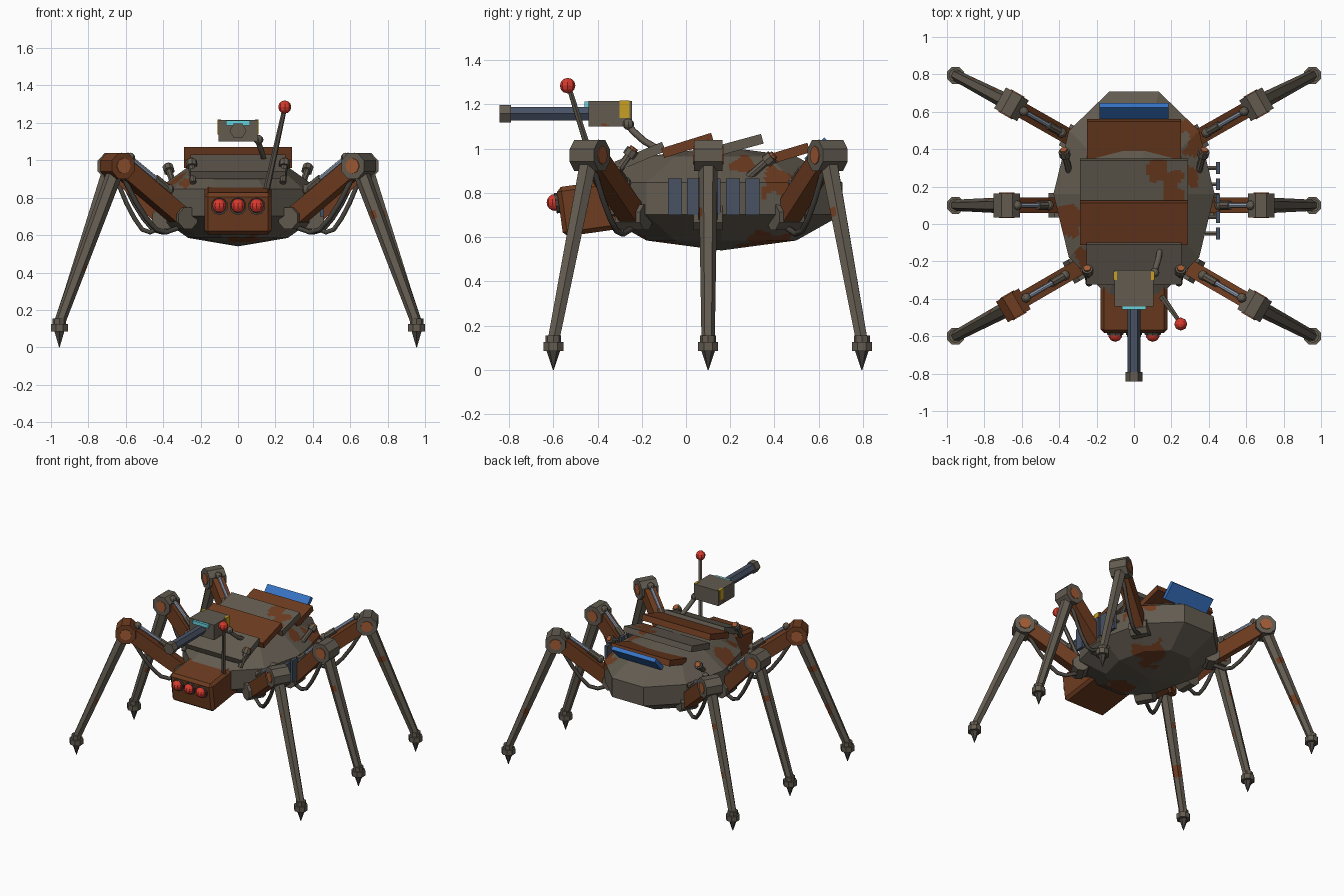
import bpy, bmesh, math
from mathutils import Vector, Matrix, noise

cube = bpy.data.objects.get("Cube")
if cube:
    bpy.data.objects.remove(cube)


def material(name, rgb):
    m = bpy.data.materials.new(name)
    m.use_nodes = True
    lin = [(c / 255 / 12.92) if c < 11 else ((c / 255 + 0.055) / 1.055) ** 2.4 for c in rgb]
    m.diffuse_color = (*lin, 1)
    m.node_tree.nodes["Principled BSDF"].inputs["Base Color"].default_value = (*lin, 1)
    return m


GREY = material("grey metal", (98, 91, 80))
RUST = material("rust brown", (110, 60, 32))
CAP = material("orange rust", (160, 90, 52))
RED = material("red glow", (215, 58, 45))
BLUE = material("solar blue", (55, 115, 195))
SLATE = material("slate blue", (72, 82, 100))
STEEL = material("bright steel", (150, 162, 182))
CYAN = material("cyan glass", (105, 210, 220))
YELLOW = material("warning yellow", (200, 160, 35))
DARK = material("dark rubber", (72, 68, 62))


def finish(name, bm, mat, bevel=0, smooth=False):
    me = bpy.data.meshes.new(name)
    bm.to_mesh(me)
    bm.free()
    ob = bpy.data.objects.new(name, me)
    bpy.context.collection.objects.link(ob)
    me.materials.append(mat)
    if smooth:
        me.shade_smooth()
    if bevel:
        mod = ob.modifiers.new("bevel", "BEVEL")
        mod.width, mod.segments = bevel, 1
    return ob


def frame(p0, p1):
    # Local z runs from p0 to p1, local y leans up
    p0, p1 = Vector(p0), Vector(p1)
    d = p1 - p0
    m = Matrix.Translation((p0 + p1) / 2) @ d.to_track_quat("Z", "Y").to_matrix().to_4x4()
    return m, d.length


def beam(name, p0, p1, w, h, mat, bevel=0):
    m, length = frame(p0, p1)
    bm = bmesh.new()
    bmesh.ops.create_cube(bm, size=1, matrix=m @ Matrix.Diagonal((w, h, length, 1)))
    return finish(name, bm, mat, bevel)


def rod(name, p0, p1, r0, r1, mat, sides=8, turn=0):
    m, length = frame(p0, p1)
    bm = bmesh.new()
    bmesh.ops.create_cone(bm, cap_ends=True, segments=sides, radius1=r0, radius2=r1,
                          depth=length, matrix=m @ Matrix.Rotation(turn, 4, "Z"))
    return finish(name, bm, mat)


def ball(name, p, r, mat, u=8, v=6):
    bm = bmesh.new()
    bmesh.ops.create_uvsphere(bm, u_segments=u, v_segments=v, radius=r,
                              matrix=Matrix.Translation(p))
    return finish(name, bm, mat)


def hose(name, points, r, mat):
    cu = bpy.data.curves.new(name, "CURVE")
    cu.dimensions = "3D"
    cu.bevel_depth, cu.bevel_resolution, cu.use_fill_caps = r, 1, True
    sp = cu.splines.new("POLY")
    sp.points.add(len(points) - 1)
    for pt, co in zip(sp.points, points):
        pt.co = (*co, 1)
    ob = bpy.data.objects.new(name, cu)
    bpy.context.collection.objects.link(ob)
    cu.materials.append(mat)


def stain(ob, spots, cuts, mat=RUST):
    # Ragged patches: fine flat faces near each spot take a second material
    bm = bmesh.new()
    bm.from_mesh(ob.data)
    bmesh.ops.subdivide_edges(bm, edges=bm.edges[:], cuts=cuts, use_grid_fill=True)
    for f in bm.faces:
        c = f.calc_center_median()
        wobble = 1 + 0.9 * noise.noise(c * 14)
        if any((c - Vector(p)).length < r * wobble for p, r in spots):
            f.material_index = 1
    bm.to_mesh(ob.data)
    bm.free()
    ob.data.materials.append(mat)


# Hull: faceted ten-sided ellipsoid
bm = bmesh.new()
bmesh.ops.create_uvsphere(
    bm, u_segments=10, v_segments=5, radius=1,
    matrix=Matrix.Translation((0, 0.16, 0.775)) @ Matrix.Diagonal((0.453, 0.605, 0.235, 1))
    @ Matrix.Rotation(math.pi / 2, 4, "Z"))
hull = finish("hull", bm, GREY)
stain(hull, [((0.33, 0.44, 0.86), 0.10), ((0.3, 0.28, 0.95), 0.07), ((0.16, 0.36, 0.6), 0.11),
             ((-0.36, 0.03, 0.88), 0.09), ((-0.27, -0.18, 0.9), 0.06), ((0.05, -0.1, 0.57), 0.09),
             ((0.2, 0.55, 0.8), 0.06)], 14)

# Overlapping back plates: front edge, rear edge, width, colour
plates = [("front", (-0.315, 0.92), (-0.10, 1.01), 0.51, GREY),
          ("second", (-0.105, 0.98), (0.12, 1.05), 0.58, RUST),
          ("third", (0.125, 0.985), (0.345, 1.045), 0.58, GREY),
          ("rear", (0.355, 0.945), (0.555, 1.005), 0.50, RUST)]
for label, a, b, w, mat in plates:
    plate = beam(label + "_back_plate", (0, *a), (0, *b), w, 0.045, mat)
    if label == "third":
        stain(plate, [((0.13, 0.29, 1.05), 0.06), ((0.22, 0.15, 1.02), 0.055),
                      ((0.2, 0.24, 1.03), 0.05)], 30)
beam("solar_panel", (0, 0.545, 0.945), (0, 0.635, 1.04), 0.37, 0.03, BLUE)

# Head with three eyes
beam("head", (0, -0.2, 0.765), (0, -0.57, 0.713), 0.36, 0.225, RUST, 0.02)
for i in (-1, 0, 1):
    rod("eye_socket", (i * 0.1, -0.56, 0.757), (i * 0.1, -0.59, 0.753), 0.046, 0.046, DARK, 10)
    ball("eye", (i * 0.1, -0.592, 0.757), 0.038, RED, 10, 8)

# Antenna
rod("antenna_mast", (0.15, -0.39, 0.83), (0.25, -0.53, 1.28), 0.018, 0.012, GREY, 6)
ball("antenna_beacon", (0.25, -0.535, 1.285), 0.035, RED)

# Gun turret
turret = beam("turret_box", (0, -0.245, 1.158), (0, -0.44, 1.158), 0.21, 0.115, GREY)
stain(turret, [((0.1, -0.37, 1.1), 0.025), ((-0.1, -0.3, 1.12), 0.03)], 16)
rod("gun_barrel", (0, -0.43, 1.158), (0, -0.8, 1.158), 0.036, 0.036, SLATE, 6, math.pi / 6)
rod("gun_muzzle", (0, -0.79, 1.158), (0, -0.842, 1.158), 0.045, 0.045, GREY, 6, math.pi / 6)
beam("turret_visor", (0, -0.43, 1.2), (0, -0.458, 1.2), 0.13, 0.026, CYAN)
for s in (-1, 1):
    beam("turret_warning_plate", (s * 0.1, -0.255, 1.178), (s * 0.1, -0.3, 1.178), 0.018, 0.08, YELLOW)
hose("turret_arm", [(0.1, -0.27, 1.12), (0.115, -0.24, 1.08), (0.13, -0.19, 1.035),
                    (0.14, -0.13, 1.0)], 0.016, GREY)
ball("turret_arm_joint", (0.11, -0.26, 1.11), 0.026, GREY)

# Side louvres, on the left flank only
for i in range(5):
    y = -0.05 + i * 0.0875
    beam("side_louvre", (0.45, y, 0.7), (0.45, y, 0.866), 0.022, 0.064, SLATE).data.update()
    rod("louvre_bracket", (0.38, y, 0.785), (0.445, y, 0.785), 0.012, 0.012, GREY, 6)

# Legs: hip, knee, foot for one side, then mirrored
legs = [("front", (0.30, -0.235, 0.69), (0.645, -0.435, 0.97), (0.955, -0.6)),
        ("middle", (0.40, 0.1, 0.69), (0.68, 0.1, 0.97), (0.955, 0.1)),
        ("rear", (0.32, 0.45, 0.69), (0.655, 0.64, 0.97), (0.955, 0.795))]
for s, side in ((1, "left"), (-1, "right")):
    def flip(v):
        return Vector((s * v[0], v[1], v[2]))

    for label, h, k, f in legs:
        tag = side + "_" + label + "_"
        hip, knee = flip(h), flip(k)
        foot = flip((*f, 0.13))
        out = (knee - hip) * Vector((1, 1, 0))
        reach = out.length
        out.normalize()
        across = out.cross(Vector((0, 0, 1)))
        up = Vector((0, 0, 1))

        # Hip joint and thigh
        rod(tag + "hip", hip - across * 0.065, hip + across * 0.065, 0.062, 0.062, GREY, 8, math.pi / 8)
        beam(tag + "thigh", hip, knee - out * 0.02, 0.085, 0.1, RUST)

        # Knee drum with rusty end caps
        rusty = (side, label) == ("right", "front")
        rod(tag + "knee", knee - across * 0.064, knee + across * 0.064, 0.076, 0.076,
            RUST if rusty else GREY, 8, math.pi / 8)
        for e in (-1, 1):
            rod(tag + "knee_cap", knee + across * e * 0.06, knee + across * e * 0.069,
                0.042, 0.042, CAP, 8)

        # Shin with a rust patch, foot collars and spike
        shin = rod(tag + "shin", knee, foot, 0.044, 0.03, GREY, 6, math.pi / 6)
        mid = knee.lerp(foot, 0.67) - out * 0.02
        stain(shin, [(mid, 0.032), (knee.lerp(foot, 0.3) + across * 0.03, 0.025)], 20)
        ground = foot * Vector((1, 1, 0))
        rod(tag + "ankle", ground + up * 0.12, ground + up * 0.155, 0.036, 0.036, GREY, 8)
        rod(tag + "foot_collar", ground + up * 0.085, ground + up * 0.125, 0.049, 0.049, GREY, 8, math.pi / 8)
        rod(tag + "foot_spike", ground + up * 0.09, ground, 0.032, 0.002, DARK, 6)

        # Hydraulic piston above the thigh
        low = hip + out * reach * 0.2 + up * 0.155
        high = hip + out * reach * 0.8 + up * 0.325
        rod(tag + "piston_cylinder", low, low.lerp(high, 0.35), 0.022, 0.022, GREY)
        rod(tag + "piston_rod", low, high, 0.013, 0.013, STEEL)
        ball(tag + "piston_joint", high, 0.026, GREY)
        ball(tag + "piston_base", low, 0.028, GREY)
        rod(tag + "piston_lug", high, knee, 0.014, 0.014, GREY, 6)

        # Drooping hose under the thigh
        sag = [(0.05, -0.05), (0.25, -0.075), (0.4, -0.06), (0.55, 0.0), (0.7, 0.08), (0.85, 0.18), (0.97, 0.27)]
        hose(tag + "hose", [hip + out * reach * t + up * z for t, z in sag], 0.014, DARK)

    # Small exhaust stubs on the hull shoulders
    for a, b in (((0.345, 0.28, 0.87), (0.375, 0.39, 0.965)), ((0.24, -0.32, 0.88), (0.25, -0.24, 0.995))):
        a, b = flip(a), flip(b)
        rod(side + "_exhaust_pipe", a, b, 0.018, 0.018, GREY)
        rod(side + "_exhaust_cap", a.lerp(b, 0.75), b, 0.03, 0.03, GREY)
        rod(side + "_exhaust_rim", b, b + (b - a) * 0.08, 0.02, 0.02, CAP)
